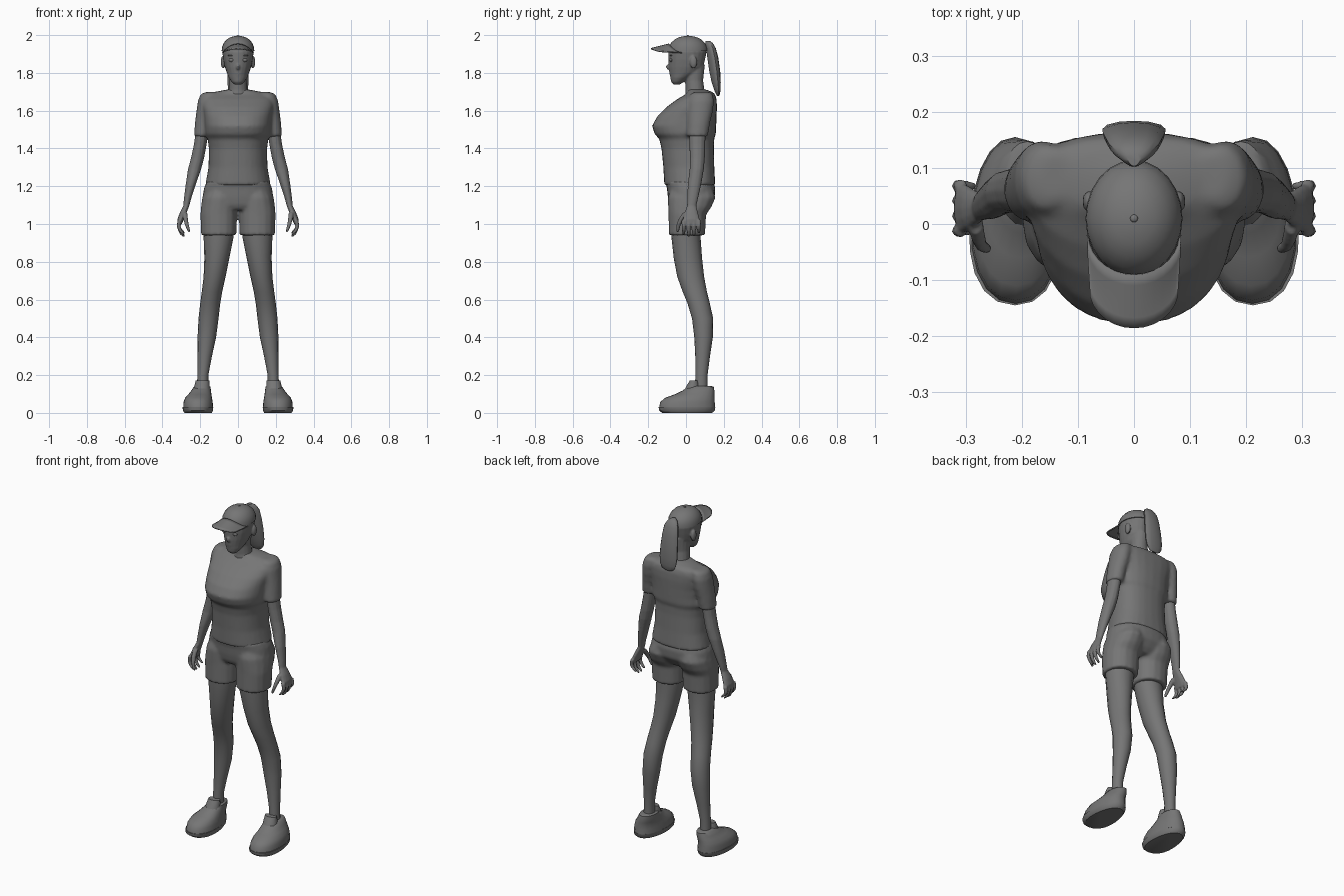
import bpy, bmesh, math

grey = bpy.data.materials.new("dark_grey")
grey.diffuse_color = (.18, .18, .18, 1)


def finish(bm, name, mirror=False, angle=40):
    bmesh.ops.recalc_face_normals(bm, faces=bm.faces)
    me = bpy.data.meshes.new(name)
    for f in bm.faces:
        f.smooth = True
    bm.to_mesh(me)
    bm.free()
    me.set_sharp_from_angle(angle=math.radians(angle))
    me.materials.append(grey)
    ob = bpy.data.objects.new(name, me)
    bpy.context.collection.objects.link(ob)
    if mirror:
        ob.modifiers.new("mirror", 'MIRROR')
    return ob


def loft(name, sections, n=16, mirror=False, power=1.0, egg=0.0, angle=40):
    """Stack of level rings (x, y, z, half width, half depth); egg > 0 is wider at the front."""
    bm = bmesh.new()
    rings = []
    for x, y, z, rx, ry in sections:
        ring = []
        for i in range(n):
            a = 2 * math.pi * i / n
            c, s = math.cos(a), math.sin(a)
            c = math.copysign(abs(c) ** power, c)
            s = math.copysign(abs(s) ** power, s)
            ring.append(bm.verts.new((x + rx * c * (1 - egg * s), y + ry * s, z)))
        rings.append(ring)
    for a, b in zip(rings, rings[1:]):
        for i in range(n):
            j = (i + 1) % n
            bm.faces.new((a[i], a[j], b[j], b[i]))
    bm.faces.new(rings[0])
    bm.faces.new(rings[-1])
    return finish(bm, name, mirror, angle)


def ball(name, loc, size, mirror=False):
    bm = bmesh.new()
    bmesh.ops.create_uvsphere(bm, u_segments=12, v_segments=8, radius=1)
    for v in bm.verts:
        v.co = [v.co[k] * size[k] + loc[k] for k in range(3)]
    return finish(bm, name, mirror)


def fuse(name, parts, voxel, smoothing):
    """Melt overlapping parts into one continuous skin."""
    bpy.context.view_layer.update()
    deps = bpy.context.evaluated_depsgraph_get()
    bm = bmesh.new()
    for ob in parts:
        bm.from_mesh(ob.evaluated_get(deps).to_mesh())
    for ob in parts:
        bpy.data.objects.remove(ob)
    ob = finish(bm, name)
    mod = ob.modifiers.new("melt", 'REMESH')
    mod.mode, mod.voxel_size, mod.use_smooth_shade = 'VOXEL', voxel, True
    mod = ob.modifiers.new("relax", 'SMOOTH')
    mod.iterations = smoothing


# shirt: full bust, flat shoulders, short sleeves
body = loft("shirt_body", [
    (0, .02, 1.205, .172, .135), (0, .015, 1.30, .155, .135),
    (0, .009, 1.40, .153, .139), (0, .004, 1.452, .16, .146),
    (0, -.004, 1.475, .174, .162), (0, -.01, 1.52, .176, .17),
    (0, .005, 1.57, .180, .157), (0, .031, 1.62, .190, .133),
    (0, .057, 1.66, .190, .105), (0, .077, 1.687, .168, .078),
    (0, .073, 1.70, .12, .064), (0, .055, 1.712, .055, .052)],
    n=28, power=.84, egg=-.1)
sleeve = loft("sleeve", [
    (.14, .085, 1.699, .03, .045), (.155, .082, 1.687, .044, .06),
    (.163, .08, 1.65, .050, .07), (.17, .075, 1.60, .050, .068),
    (.182, .067, 1.53, .047, .06), (.19, .06, 1.462, .043, .056)], mirror=True)
fuse("shirt", [body, sleeve], .01, 4)

# arms with curled fingers and thumb
hand = [loft("arm_core", [
    (.188, .06, 1.50, .034, .045), (.20, .06, 1.42, .034, .042),
    (.214, .06, 1.35, .035, .04), (.23, .057, 1.29, .035, .038),
    (.25, .045, 1.21, .027, .036), (.268, .035, 1.13, .019, .028),
    (.274, .03, 1.095, .016, .025), (.29, .028, 1.06, .018, .036),
    (.304, .028, 1.025, .017, .045), (.309, .028, 1.0, .012, .045)],
    n=12, mirror=True)]
for y, drop in [(-.012, .01), (.015, 0), (.042, .003), (.068, .018)]:
    hand.append(loft("finger", [
        (.308, y, 1.02, .012, .012), (.314, y, .99, .011, .011),
        (.308, y, .965 + drop / 2, .010, .010), (.297, y, .945 + drop, .010, .009),
        (.284, y, .932 + drop, .006, .007)], n=8, mirror=True))
hand.append(loft("thumb", [
    (.282, 0, 1.06, .014, .018), (.278, -.022, 1.03, .013, .016),
    (.272, -.038, 1.0, .011, .012), (.264, -.043, .975, .009, .010),
    (.259, -.044, .958, .006, .006)], n=8, mirror=True))
fuse("arms", hand, .0045, 2)

# shorts: hips and two leg openings
hips = loft("hips", [
    (0, .018, 1.225, .166, .128), (0, .027, 1.19, .180, .128),
    (0, .028, 1.14, .188, .124), (0, .018, 1.10, .17, .106),
    (0, .012, 1.075, .10, .085)], n=28, power=.84)
leg_opening = loft("leg_opening", [
    (.088, .03, 1.18, .08, .115), (.095, .03, 1.14, .094, .127),
    (.1, .02, 1.09, .096, .115), (.102, .007, 1.05, .097, .10),
    (.102, .005, .94, .094, .096)], mirror=True, power=.9)
fuse("shorts", [hips, leg_opening], .009, 4)

# legs with backward sweeping calves
loft("leg", [
    (.1, .0, 1.0, .085, .08), (.103, .0, .93, .079, .077),
    (.112, .01, .82, .066, .075), (.124, .025, .72, .058, .071),
    (.138, .047, .64, .054, .064), (.147, .067, .58, .053, .059),
    (.156, .088, .50, .053, .056), (.165, .093, .40, .049, .049),
    (.176, .088, .30, .038, .039), (.186, .082, .2, .029, .032),
    (.188, .08, .11, .03, .034)], mirror=True)

# shoes: sole, upper and tongue
loft("shoe_sole", [
    (.211, .006, 0, .072, .132), (.212, .005, .012, .08, .147),
    (.212, .005, .03, .081, .150)], n=20, mirror=True, power=.9, egg=.12)
loft("shoe_upper", [
    (.211, .006, .03, .079, .148), (.211, .008, .058, .077, .144),
    (.209, .02, .08, .071, .130), (.202, .045, .098, .061, .105),
    (.195, .066, .118, .052, .084), (.19, .077, .138, .044, .070),
    (.188, .082, .143, .036, .050)], n=20, mirror=True, power=.92, egg=.08)
loft("shoe_tongue", [
    (.192, .03, .10, .044, .05), (.190, .038, .145, .040, .034),
    (.188, .043, .172, .036, .022)], n=12, mirror=True)

# head with neck, nose, lips and ears
face = [
    loft("neck", [
        (0, .055, 1.68, .062, .06), (0, .048, 1.71, .050, .05),
        (0, .043, 1.76, .046, .048), (0, .035, 1.84, .05, .065)]),
    loft("skull", [
        (0, -.05, 1.738, .018, .016), (0, -.045, 1.752, .034, .034),
        (0, -.03, 1.775, .049, .053), (0, -.01, 1.80, .059, .078),
        (0, .0, 1.83, .069, .092), (0, .004, 1.87, .078, .097),
        (0, .008, 1.91, .083, .101), (0, .01, 1.95, .075, .088)], n=20),
    ball("nose", (0, -.089, 1.832), (.011, .017, .016)),
    ball("lips", (0, -.077, 1.797), (.022, .011, .008)),
    ball("ear", (.079, .04, 1.857), (.013, .02, .034), mirror=True)]
fuse("head", face, .005, 3)
ball("eye", (.034, -.079, 1.868), (.016, .009, .010), mirror=True)
ball("brow", (.036, -.079, 1.892), (.020, .007, .003), mirror=True)

# cap crown with top button
loft("cap_crown", [
    (0, .01, 1.915, .0865, .104), (0, .01, 1.935, .085, .102),
    (0, .01, 1.958, .076, .09), (0, .01, 1.978, .059, .069),
    (0, .01, 1.99, .038, .044), (0, .01, 1.996, .012, .014)], n=24)
ball("cap_button", (0, .01, 1.996), (.007, .007, .004))

# cap brim: arched sheet with a rounded front edge
bm = bmesh.new()
U, V = 14, 5
grid = []
for i in range(U + 1):
    a = math.pi * i / U
    u, r = -math.cos(a), math.sin(a)
    row = []
    for j in range(V + 1):
        v = j / V
        y = (-.02 - .07 * r) * (1 - v) + (-.115 - .07 * r) * v
        x = .082 * u * (1 - .04 * v)
        row.append(bm.verts.new((x, y, 1.952 - .024 * v - (.046 - .03 * v) * u * u)))
    grid.append(row)
for p, q in zip(grid, grid[1:]):
    for j in range(V):
        bm.faces.new((p[j], q[j], q[j + 1], p[j + 1]))
brim = finish(bm, "cap_brim")
solid = brim.modifiers.new("thickness", 'SOLIDIFY')
solid.thickness = .007
solid.offset = 0

# ponytail, wider on its outer side
loft("ponytail", [
    (0, .115, 1.969, .012, .012), (0, .122, 1.958, .028, .02),
    (0, .132, 1.93, .042, .026), (0, .142, 1.88, .048, .029),
    (0, .152, 1.81, .053, .029), (0, .160, 1.75, .054, .024),
    (0, .166, 1.71, .049, .017), (0, .169, 1.686, .036, .010),
    (0, .170, 1.677, .018, .005)], egg=-.35)
